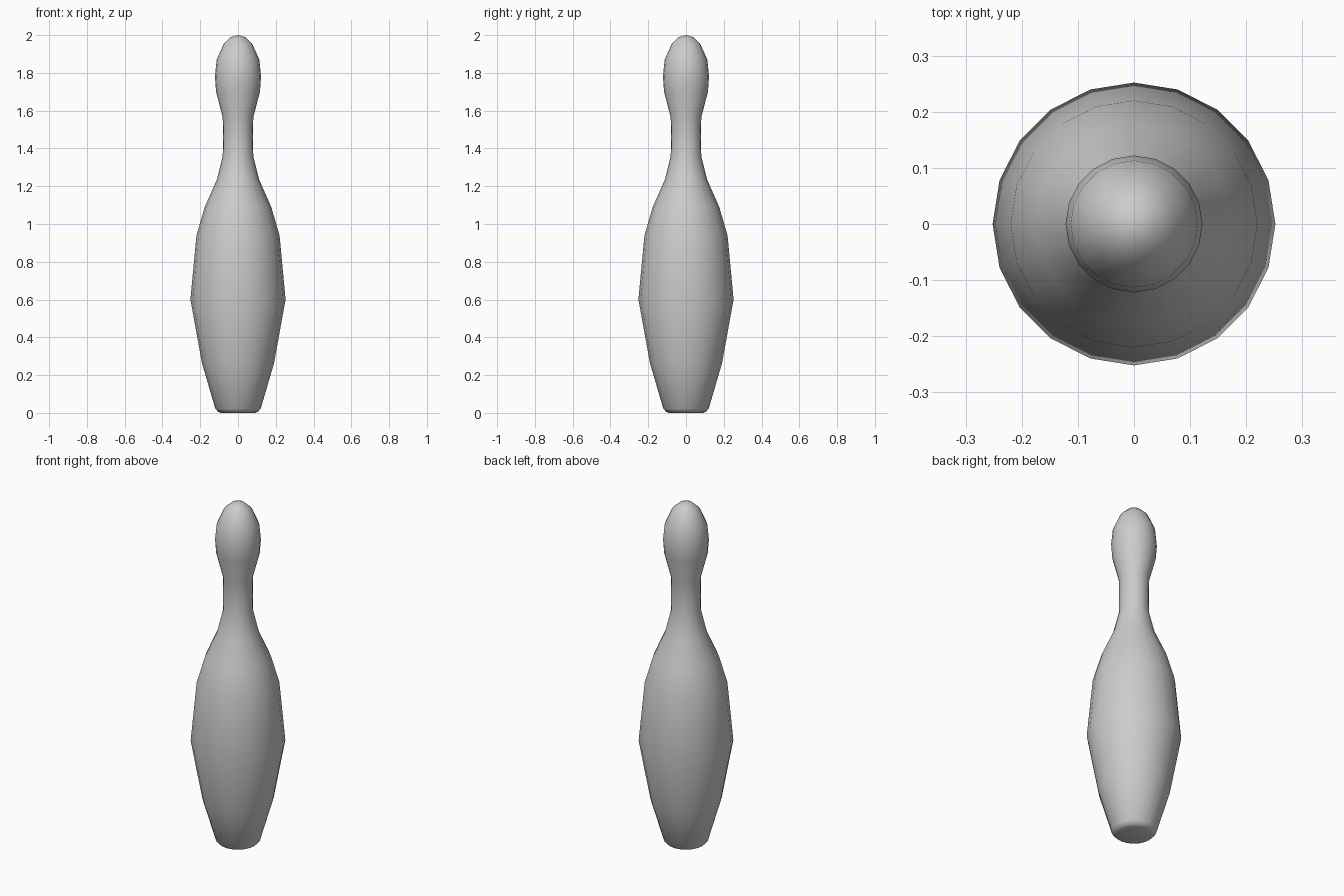
import bpy, bmesh
from math import cos, sin, tau

if "Cube" in bpy.data.objects:
    bpy.data.objects.remove(bpy.data.objects["Cube"])

SIDES = 20
# Outline as (radius, height), bottom to top
PROFILE = [(0.09, 0.0), (0.105, 0.006), (0.12, 0.022), (0.19, 0.26), (0.252, 0.60),
           (0.22, 0.94), (0.176, 1.09), (0.112, 1.235), (0.081, 1.36),
           (0.079, 1.46), (0.081, 1.565), (0.116, 1.70), (0.122, 1.78),
           (0.113, 1.87), (0.075, 1.955), (0.037, 1.99)]

bm = bmesh.new()
rings = [[bm.verts.new((r * cos(tau * i / SIDES), r * sin(tau * i / SIDES), z))
          for i in range(SIDES)] for r, z in PROFILE]

# Side walls
for low, high in zip(rings, rings[1:]):
    for i in range(SIDES):
        j = (i + 1) % SIDES
        bm.faces.new((low[i], low[j], high[j], high[i]))

# Rounded top and flat base
tip = bm.verts.new((0, 0, 2))
for i in range(SIDES):
    bm.faces.new((rings[-1][i], rings[-1][(i + 1) % SIDES], tip))
bm.faces.new(rings[0][::-1])

for f in bm.faces:
    f.smooth = True
mesh = bpy.data.meshes.new("bowling_pin")
bm.to_mesh(mesh)
bm.free()
bpy.context.collection.objects.link(bpy.data.objects.new("bowling_pin", mesh))
